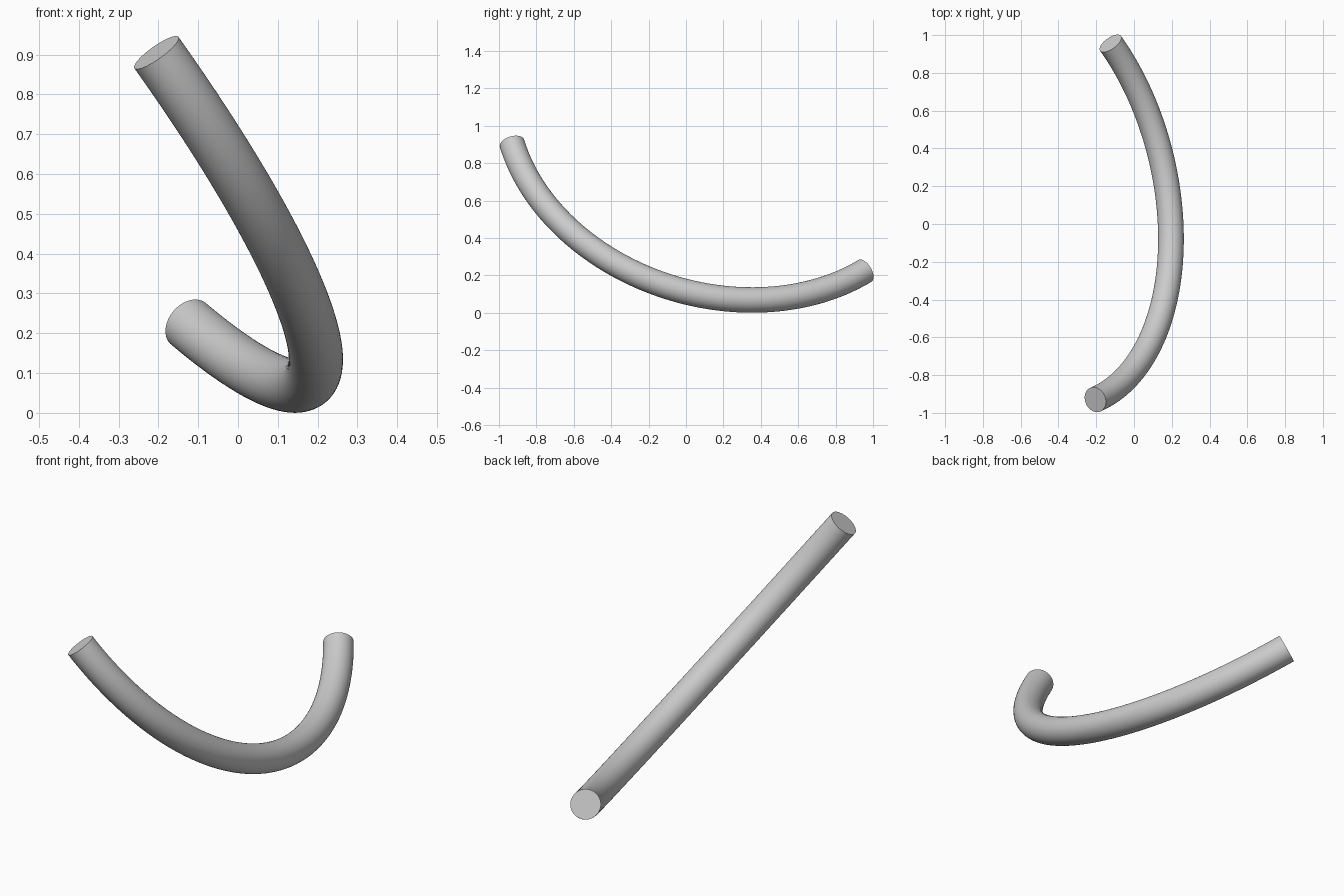
import bpy
import bmesh
from mathutils import Vector, Matrix

TUBE_RADIUS = 0.068
SIDES = 64
STEPS = 96

cube = bpy.data.objects.get("Cube")
if cube:
    bpy.data.objects.remove(cube, do_unlink=True)

# Plain grey material
grey = bpy.data.materials.new("light_grey")
grey.use_nodes = True
colour = (0.6, 0.6, 0.6, 1.0)
grey.diffuse_color = colour
grey.node_tree.nodes["Principled BSDF"].inputs["Base Color"].default_value = colour

# Tilted circular centreline: its centre and its two ends
centre = Vector((-0.549, 0.187, 1.0))
upper_end = Vector((-0.205, -0.93, 0.905))
lower_end = Vector((-0.125, 0.955, 0.225))
start, end = upper_end - centre, lower_end - centre
axis = start.cross(end).normalized()
tangent = axis.cross(start).normalized()

# Round section at the upper end, swept about the arc centre
bm = bmesh.new()
facing = tangent.to_track_quat('Z', 'Y').to_matrix().to_4x4()
section = bmesh.ops.create_circle(
    bm, segments=SIDES, radius=TUBE_RADIUS,
    matrix=Matrix.Translation(upper_end) @ facing)
bmesh.ops.spin(bm, geom=bm.verts[:] + bm.edges[:], cent=centre, axis=axis,
               angle=start.angle(end), steps=STEPS)

# Flat caps on both open ends
bmesh.ops.holes_fill(bm, edges=[e for e in bm.edges if e.is_boundary], sides=0)
bmesh.ops.recalc_face_normals(bm, faces=bm.faces[:])

mesh = bpy.data.meshes.new("curved_tube")
bm.to_mesh(mesh)
bm.free()
mesh.materials.append(grey)
tube = bpy.data.objects.new("curved_tube", mesh)
bpy.context.collection.objects.link(tube)

# Smooth wall with crisp cap edges
bpy.ops.object.select_all(action='DESELECT')
tube.select_set(True)
bpy.context.view_layer.objects.active = tube
bpy.ops.object.shade_smooth_by_angle()
